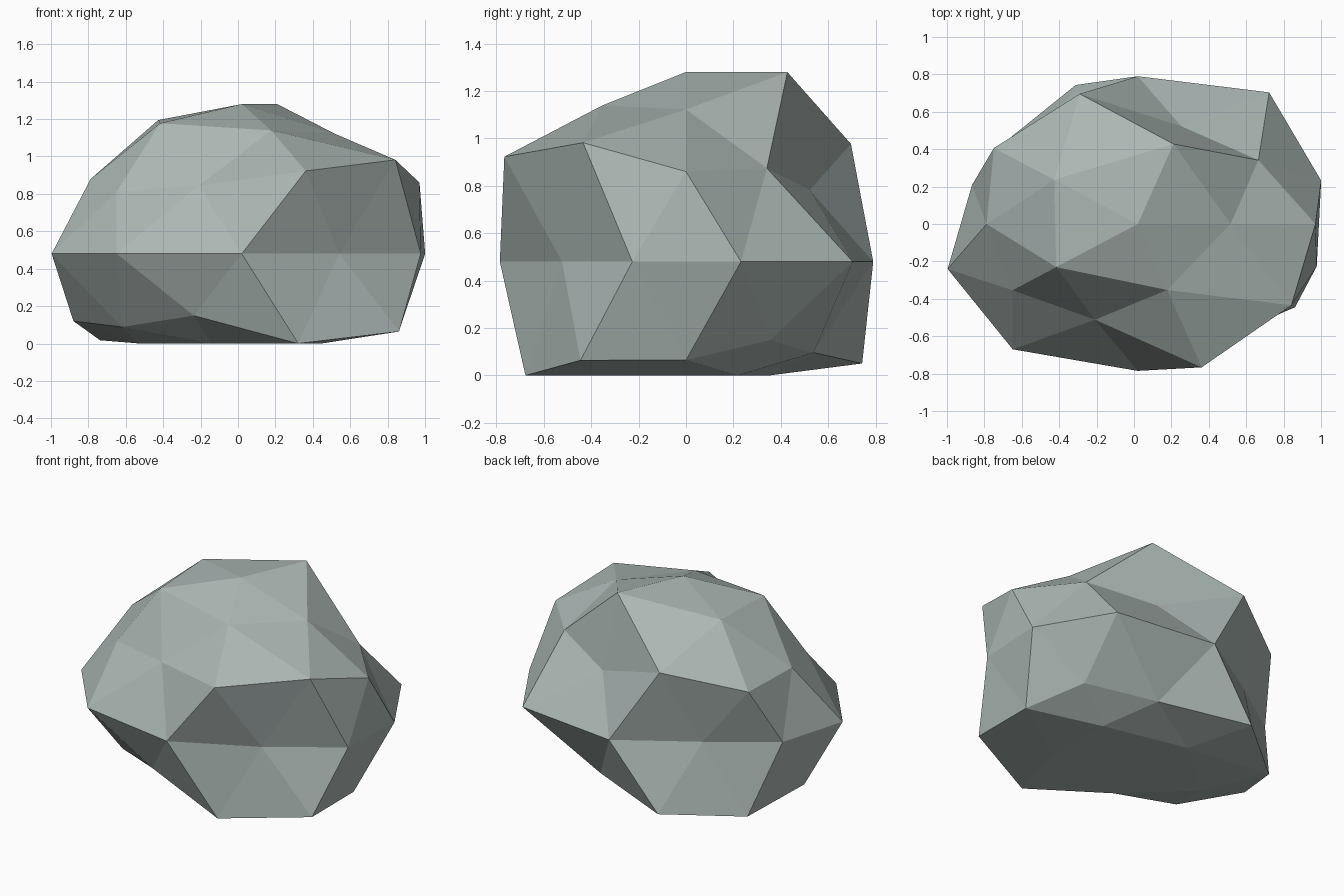
import bpy, bmesh, math

cube = bpy.data.objects.get("Cube")
if cube:
    bpy.data.objects.remove(cube, do_unlink=True)

# Stone colour
stone = bpy.data.materials.new("grey_green_stone")
stone.use_nodes = True
colour = (0.41, 0.475, 0.455, 1)
stone.diffuse_color = colour
bsdf = next(n for n in stone.node_tree.nodes if n.type == "BSDF_PRINCIPLED")
bsdf.inputs["Base Color"].default_value = colour
bsdf.inputs["Roughness"].default_value = 0.9

# Rings of the ball: height, first azimuth, radii in order around the ring
RINGS = [
    (1, 0, [.8]),
    (.851, 0, [.755, .94, .84, .82, .775]),
    (.526, 36, [.75, .945, .76, .695, .955]),
    (.447, 0, [.85, .675, .85, .74, .99]),
    (0, 18, [.825, .956, .868, .66, .745, .855, .91, .863, .71, .805]),
    (-.447, 36, [.74, .96, .805, .74, .93]),
    (-.526, 0, [.79, .73, .88, .745, .92]),
    (-.851, 36, [.78, .77, .83, .8, .8]),
    (-1, 0, [.8]),
]


def radius(co):
    """Radius of the stone in the direction of a ball vertex."""
    _, start, radii = min(RINGS, key=lambda ring: abs(ring[0] - co.z))
    azimuth = math.degrees(math.atan2(co.y, co.x))
    return radii[round((azimuth - start) * len(radii) / 360) % len(radii)]


# Lumpy, stretched ball with its underside cut flat at the ground
bm = bmesh.new()
bmesh.ops.create_icosphere(bm, subdivisions=2, radius=1)
for v in bm.verts:
    p = v.co.normalized()
    p *= radius(p)
    v.co = (0.02 + p.x * 1.25, p.y * 0.91, max(0, 0.48 + p.z))
bmesh.ops.recalc_face_normals(bm, faces=bm.faces)

mesh = bpy.data.meshes.new("rock")
bm.to_mesh(mesh)
bm.free()
mesh.materials.append(stone)
rock = bpy.data.objects.new("rock", mesh)
bpy.context.collection.objects.link(rock)
